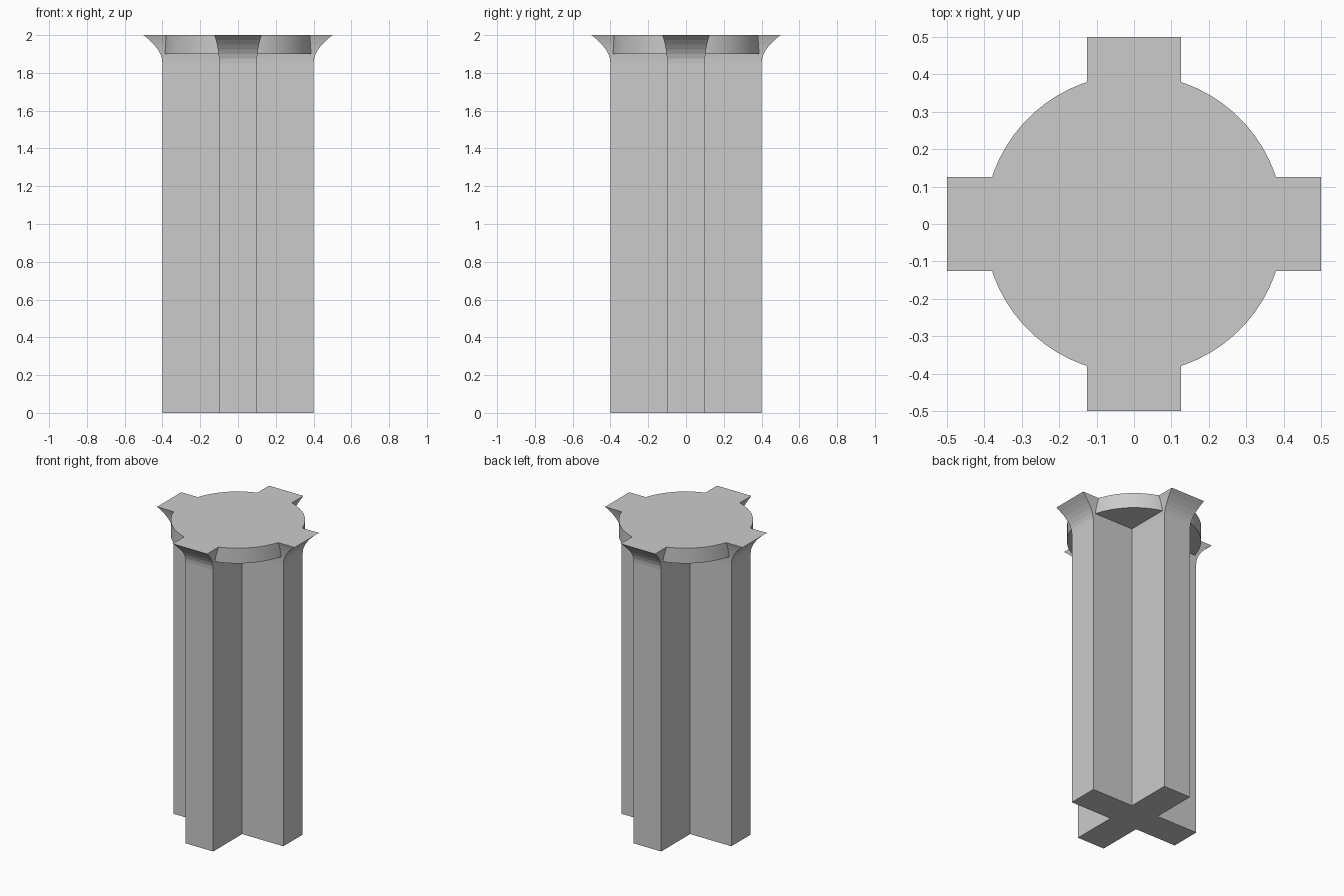
import bpy, bmesh, math

if "Cube" in bpy.data.objects:
    bpy.data.objects.remove(bpy.data.objects["Cube"])

def cross_ring(s):
    """Outline of a plus shape, 0.8 across with 0.2 wide arms, scaled by s."""
    a, b = 0.1 * s, 0.4 * s
    pts = []
    for k in range(4):
        c, n = [(1, 0), (0, 1), (-1, 0), (0, -1)][k]
        for x, y in ((b, -a), (b, a), (a, a)):
            pts.append((x * c - y * n, x * n + y * c))
    return pts

# Cross-shaped shaft whose arm ends flare outward at the top
STEPS = 6
levels = [(0.0, 1.0)]
for i in range(STEPS + 1):
    t = i / STEPS
    levels.append((1.85 + 0.15 * t, 1.0 + 0.25 * t * t))

bm = bmesh.new()
rings = [[bm.verts.new((x, y, z)) for x, y in cross_ring(s)] for z, s in levels]
for low, high in zip(rings, rings[1:]):
    for i in range(12):
        j = (i + 1) % 12
        bm.faces.new((low[i], low[j], high[j], high[i]))
bm.faces.new(rings[0][::-1])
bm.faces.new(rings[-1])
bmesh.ops.recalc_face_normals(bm, faces=bm.faces)
mesh = bpy.data.meshes.new("cross_shaft")
bm.to_mesh(mesh)
bm.free()
shaft = bpy.data.objects.new("cross_shaft", mesh)
bpy.context.collection.objects.link(shaft)

# Round cap set between the flared arms
bpy.ops.mesh.primitive_cylinder_add(vertices=64, radius=0.4, depth=0.1,
                                    location=(0, 0, 1.95),
                                    rotation=(0, 0, math.pi / 64))
cap = bpy.context.object
cap.name = "round_cap"
bpy.ops.object.shade_smooth_by_angle(angle=math.radians(30))
